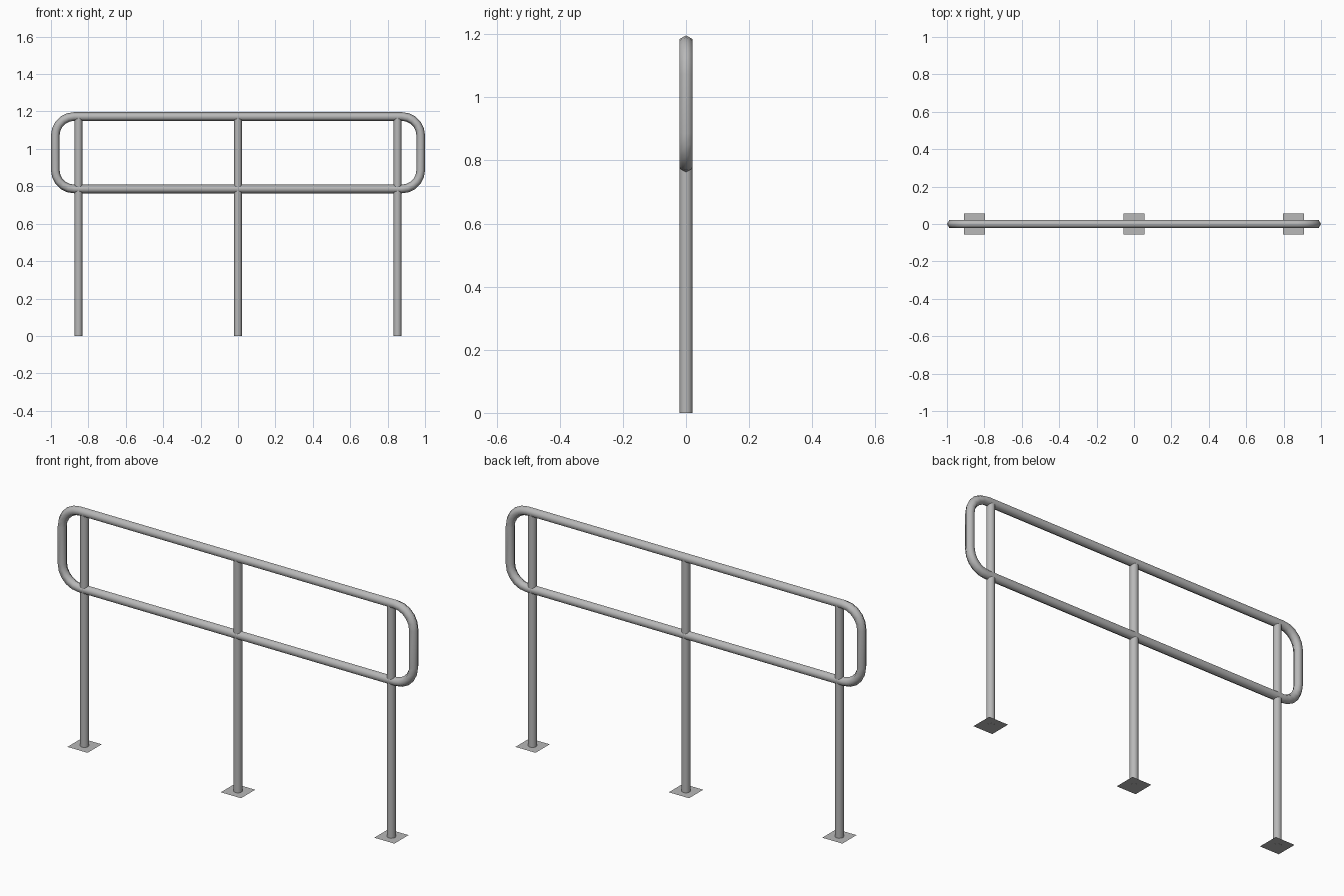
import bpy, bmesh
from math import sin, cos, pi, radians
from mathutils import Vector

cube = bpy.data.objects.get("Cube")
if cube:
    bpy.data.objects.remove(cube, do_unlink=True)

PIPE = 0.0232          # corner radius of the six-sided rail pipe
TOP, LOW = 1.173, 0.786
END = 1.0 - PIPE       # rail centre line at the ends
BEND = 0.1
POSTS = {"right": -0.853, "middle": 0.0, "left": 0.853}

steel = bpy.data.materials.new("grey steel")
steel.use_nodes = True
grey = (0.48, 0.48, 0.48, 1)
steel.diffuse_color = grey
bsdf = steel.node_tree.nodes["Principled BSDF"]
bsdf.inputs["Base Color"].default_value = grey
bsdf.inputs["Roughness"].default_value = 0.6


def finish(name, bm, smooth_angle=None):
    bmesh.ops.recalc_face_normals(bm, faces=bm.faces)
    mesh = bpy.data.meshes.new(name)
    bm.to_mesh(mesh)
    bm.free()
    mesh.materials.append(steel)
    obj = bpy.data.objects.new(name, mesh)
    bpy.context.collection.objects.link(obj)
    if smooth_angle:
        bpy.ops.object.select_all(action="DESELECT")
        obj.select_set(True)
        bpy.context.view_layer.objects.active = obj
        bpy.ops.object.shade_smooth_by_angle(angle=radians(smooth_angle))
    return obj


# Rail loop: a hexagon swept round a rounded rectangle
def rail_loop(steps=5, sides=6):
    bm = bmesh.new()
    rings = []
    corners = [(1, TOP - BEND), (-1, TOP - BEND), (-1, LOW + BEND), (1, LOW + BEND)]
    for q, (side, z) in enumerate(corners):
        centre = Vector((side * (END - BEND), 0, z))
        for i in range(steps + 1):
            a = (q + i / steps) * pi / 2
            out = Vector((cos(a), 0, sin(a)))
            ring = []
            for k in range(sides):
                t = 2 * pi * k / sides
                offset = out * (BEND + PIPE * cos(t)) + Vector((0, PIPE * sin(t), 0))
                ring.append(bm.verts.new(centre + offset))
            rings.append(ring)
    for r, ring in enumerate(rings):
        after = rings[(r + 1) % len(rings)]
        for k in range(sides):
            n = (k + 1) % sides
            bm.faces.new((ring[k], ring[n], after[n], after[k]))
    finish("rail_loop", bm, 80)


# Upright post, running from the floor into the top rail
def post(name, x):
    bm = bmesh.new()
    bmesh.ops.create_cone(bm, cap_ends=True, segments=12, radius1=0.0205,
                          radius2=0.0205, depth=TOP)
    bmesh.ops.translate(bm, verts=bm.verts, vec=(x, 0, TOP / 2))
    finish(name, bm, 60)


# Flat square foot plate with four bolt discs
def foot_plate(name, x):
    bm = bmesh.new()
    bmesh.ops.create_grid(bm, x_segments=1, y_segments=1, size=0.056)
    bmesh.ops.translate(bm, verts=bm.verts, vec=(x, 0, 0.0005))
    finish(name + "_foot_plate", bm)
    bm = bmesh.new()
    for sx in (-1, 1):
        for sy in (-1, 1):
            disc = bmesh.ops.create_circle(bm, cap_ends=True, segments=12, radius=0.01)
            bmesh.ops.translate(bm, verts=disc["verts"],
                                vec=(x + sx * 0.039, sy * 0.039, 0.0015))
    finish(name + "_bolts", bm)


rail_loop()
for label, x in POSTS.items():
    post(label + "_post", x)
    foot_plate(label, x)
